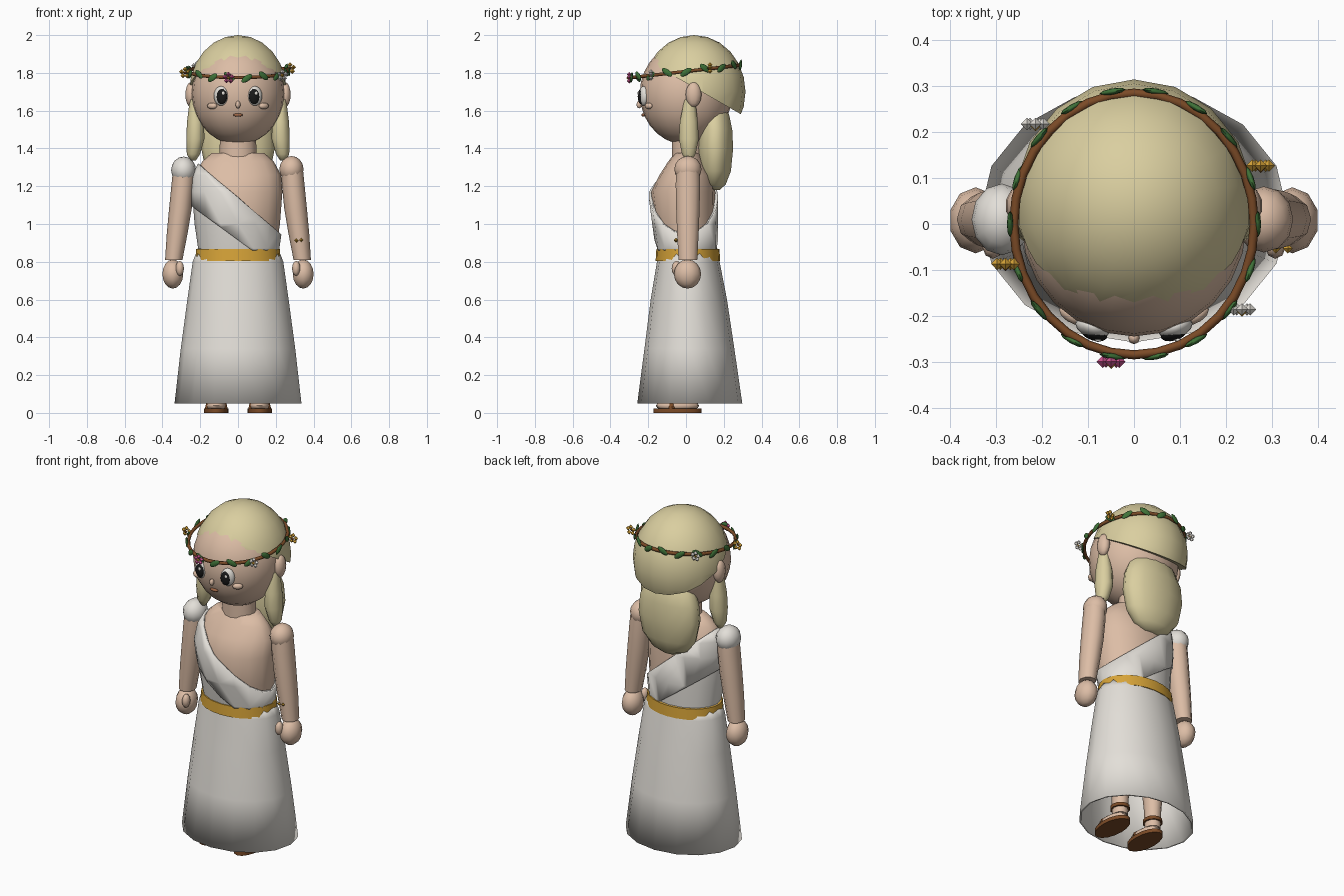
import bpy, bmesh, math
from mathutils import Matrix, Vector

if "Cube" in bpy.data.objects:
    bpy.data.objects.remove(bpy.data.objects["Cube"])


def material(name, rgb):
    m = bpy.data.materials.new(name)
    m.diffuse_color = (*rgb, 1)
    m.use_nodes = True
    m.node_tree.nodes["Principled BSDF"].inputs["Base Color"].default_value = m.diffuse_color
    return m


SKIN = material("skin", (0.72, 0.51, 0.38))
HAIR = material("blond hair", (0.70, 0.62, 0.35))
CLOTH = material("white cloth", (0.77, 0.74, 0.69))
GOLD = material("gold", (0.68, 0.37, 0.04))
BROWN = material("brown leather", (0.20, 0.07, 0.02))
GREEN = material("leaf green", (0.05, 0.17, 0.04))
PINK = material("pink petal", (0.62, 0.09, 0.28))
BLACK = material("eye black", (0.01, 0.01, 0.01))
LIP = material("lip", (0.33, 0.13, 0.06))


def finish(name, bm, mat, angle=50):
    bmesh.ops.recalc_face_normals(bm, faces=bm.faces)
    me = bpy.data.meshes.new(name)
    bm.to_mesh(me)
    bm.free()
    me.materials.append(mat)
    for p in me.polygons:
        p.use_smooth = angle > 0
    if 0 < angle < 180:
        me.set_sharp_from_angle(angle=math.radians(angle))
    ob = bpy.data.objects.new(name, me)
    bpy.context.collection.objects.link(ob)
    return ob


def ball(name, c, r, mat, seg=12, rings=8, rot=None, angle=60):
    bm = bmesh.new()
    m = Matrix.Translation(c) @ (rot or Matrix()) @ Matrix.Diagonal((*r, 1))
    bmesh.ops.create_uvsphere(bm, u_segments=seg, v_segments=rings, radius=1, matrix=m)
    return finish(name, bm, mat, angle)


def loft_bm(rings, n=16, loop=False, caps=True):
    """Elliptical rings (x, y, z, rx, ry) bridged in order."""
    bm = bmesh.new()
    rows = []
    for x, y, z, rx, ry in rings:
        rows.append([bm.verts.new((x + rx * math.cos(2 * math.pi * i / n),
                                   y + ry * math.sin(2 * math.pi * i / n), z)) for i in range(n)])
    pairs = list(zip(rows, rows[1:])) + ([(rows[-1], rows[0])] if loop else [])
    for a, b in pairs:
        for i in range(n):
            j = (i + 1) % n
            bm.faces.new((a[i], a[j], b[j], b[i]))
    if caps and not loop:
        bm.faces.new(rows[0])
        bm.faces.new(rows[-1])
    return bm


def loft(name, rings, mat, n=16, loop=False, angle=50):
    return finish(name, loft_bm(rings, n, loop), mat, angle)


def cut(bm, co, no, fill=False):
    """Remove everything on the normal side of a plane."""
    geom = bm.verts[:] + bm.edges[:] + bm.faces[:]
    res = bmesh.ops.bisect_plane(bm, geom=geom, plane_co=co, plane_no=no, clear_outer=True)
    if fill:
        bmesh.ops.contextual_create(bm, geom=[e for e in res["geom_cut"] if isinstance(e, bmesh.types.BMEdge)])


# Torso and neck
TORSO = [(0, .01, .80, .20, .14), (0, .005, .87, .203, .15), (0, -.005, 1.0, .222, .158),
         (0, -.015, 1.17, .235, .17), (0, 0, 1.26, .228, .14), (0, 0, 1.33, .19, .095), (0, .01, 1.375, .14, .07)]
loft("torso", TORSO, SKIN)
loft("neck", [(0, .01, 1.34, .10, .085), (0, .01, 1.46, .095, .085)], SKIN)


def garment(name, grow, planes):
    bm = loft_bm([(x, y, z, rx + grow, ry + grow) for x, y, z, rx, ry in TORSO], 16, caps=False)
    for co, no in planes:
        cut(bm, co, no)
    ob = finish(name, bm, CLOTH)
    s = ob.modifiers.new("thickness", 'SOLIDIFY')
    s.thickness, s.offset = grow, -1


# One-shouldered bodice with a diagonal sash over it
TOP = ((0, 0, 1.14), (.85, 0, 1))
garment("bodice", .008, [TOP])
garment("sash", .016, [TOP, ((0, 0, .915), (-.73, 0, -1)), ((0, 0, .86), (0, 0, -1))])

# Open skirt with an inner wall, and the belt
loft("skirt", [(0, .01, .87, .213, .157), (0, .012, .80, .240, .166), (0, .015, .60, .268, .202),
               (0, .018, .34, .303, .238), (0, .02, .05, .336, .278),
               (0, .02, .05, .324, .266), (0, .018, .34, .291, .226), (0, .012, .80, .215, .15)],
     CLOTH, 16, loop=True, angle=180)
loft("belt", [(0, .01, .805, .226, .171), (0, .01, .868, .222, .167)], GOLD, 24)

# Head, hair cap and hanging hair
ball("head", (0, 0, 1.69), (.245, .245, .27), SKIN, 24, 14)
bm = bmesh.new()
bmesh.ops.create_uvsphere(bm, u_segments=18, v_segments=12, radius=1,
                          matrix=Matrix.Translation((0, .043, 1.70)) @ Matrix.Diagonal((.262, .272, .30, 1)))
cut(bm, (0, -.19, 1.855), (0, -.57, -1), fill=True)
finish("hair_cap", bm, HAIR)
loft("back_hair", [(0, .15, 1.18, .05, .03), (0, .152, 1.21, .115, .06), (0, .155, 1.28, .17, .085),
                   (0, .155, 1.40, .195, .097), (0, .155, 1.50, .185, .092), (0, .15, 1.58, .15, .08),
                   (0, .14, 1.63, .09, .06)], HAIR, 14, angle=60)

# Everything that comes in pairs
for s, side in ((-1, "right"), (1, "left")):
    loft(side + "_hair_lock", [(s * .238, .015, 1.335, .014, .014), (s * .236, .015, 1.37, .035, .038),
                               (s * .226, .015, 1.45, .048, .055), (s * .225, .015, 1.54, .045, .05),
                               (s * .23, .02, 1.66, .025, .03)], HAIR, 10, angle=60)
    ball(side + "_ear", (s * .25, .04, 1.685), (.03, .042, .066), SKIN, 10, 8)
    # Shoulder, arm, hand, thumb
    if s < 0:
        ball("sleeve", (-.288, .01, 1.285), (.066, .078, .072), CLOTH)
    else:
        ball("left_shoulder", (.283, .01, 1.29), (.064, .072, .07), SKIN)
    loft(side + "_arm", [(s * .287, .01, 1.28, .058, .065), (s * .292, .01, 1.21, .060, .068),
                         (s * .305, .01, 1.08, .060, .065), (s * .322, .01, .95, .055, .06),
                         (s * .340, .01, .81, .046, .052)], SKIN, 10)
    ball(side + "_hand", (s * .345, .008, .735), (.058, .072, .077), SKIN, 10, 8)
    ball(side + "_thumb", (s * .308, -.05, .765), (.022, .026, .04), SKIN, 8, 6)
    # Eye, pupil, glint, cheek
    ball(side + "_eye", (s * .09, -.224, 1.678), (.039, .024, .052), CLOTH, 14, 10, Matrix.Rotation(s * .3, 4, 'Z'))
    ball(side + "_pupil", (s * .087, -.238, 1.675), (.03, .016, .041), BLACK, 14, 10, Matrix.Rotation(s * .3, 4, 'Z'))
    ball(side + "_glint", (s * .087 + .009, -.253, 1.692), (.008, .004, .010), CLOTH, 8, 6)
    ball(side + "_cheek", (s * .137, -.198, 1.625), (.030, .016, .017), SKIN, 10, 6, Matrix.Rotation(s * .6, 4, 'Z'))
    # Leg, foot, sandal
    x = s * .115
    loft(side + "_leg", [(x, .02, .05, .042, .045), (x, .02, .16, .045, .05), (x, .015, .40, .065, .07)], SKIN, 10)
    ball(side + "_foot", (x, -.045, .038), (.055, .115, .032), SKIN, 12, 8)
    loft(side + "_sole", [(x, -.045, 0, .066, .128), (x, -.045, .022, .066, .128)], BROWN, 16)
    loft(side + "_toe_strap", [(x, -.075, .02, .061, .03), (x, -.075, .05, .054, .024),
                               (x, -.075, .073, .025, .018)], BROWN, 12)
    loft(side + "_ankle_strap", [(x, .02, .085, .052, .056), (x, .02, .105, .052, .056)], BROWN, 12)

# Nose and mouth
ball("nose", (0, -.248, 1.632), (.013, .014, .02), SKIN, 8, 6)
ball("mouth", (0, -.226, 1.577), (.027, .010, .009), LIP, 10, 6)


# Flower wreath
def wreath_point(a, grow=0.0):
    y = (.285 + grow) * math.sin(a)
    return Vector(((.262 + grow) * math.cos(a), y, 1.808 + .115 * y))


bm = bmesh.new()
N, K = 32, 6
rows = []
for i in range(N):
    a = 2 * math.pi * i / N
    out = Vector((math.cos(a), math.sin(a), 0))
    rows.append([bm.verts.new(wreath_point(a) + .010 * (out * math.cos(t) + Vector((0, 0, 1)) * math.sin(t)))
                 for t in (2 * math.pi * k / K for k in range(K))])
for i in range(N):
    for k in range(K):
        a, b, l = rows[i], rows[(i + 1) % N], (k + 1) % K
        bm.faces.new((a[k], a[l], b[l], b[k]))
finish("wreath_vine", bm, BROWN, 70)

for i in range(18):
    a = math.radians(-80 + 20 * i)
    tilt = 0.6 if i % 2 else -0.6
    rot = Matrix.Rotation(a + math.pi / 2, 4, 'Z') @ Matrix.Rotation(tilt, 4, 'Y')
    ball("leaf", wreath_point(a, .008) + Vector((0, 0, .006 if i % 2 else -.004)),
         (.034, .007, .016), GREEN, 8, 6, rot)


def gems(name, centres, r, mat):
    """Small octahedra in one mesh."""
    bm = bmesh.new()
    for c in centres:
        bmesh.ops.create_uvsphere(bm, u_segments=4, v_segments=2, radius=r, matrix=Matrix.Translation(c))
    finish(name, bm, mat, 0)


for c, petal, core in (((-.05, -.30, 1.773), PINK, GOLD), ((-.28, -.087, 1.80), GOLD, BROWN),
                       ((.235, -.186, 1.787), CLOTH, GOLD), ((.276, .127, 1.824), GOLD, BROWN),
                       ((-.215, .218, 1.833), CLOTH, GOLD)):
    c = Vector(c)
    gems("flower_petals", [c + Vector((.019 * math.sin(t), 0, .019 * math.cos(t)))
                           for t in (2 * math.pi * k / 5 for k in range(5))], .0135, petal)
    gems("flower_core", [c + Vector((0, -.006, 0))], .010, core)

# Arm charms
gems("arm_charm", [(.309, -.053, .912), (.335, -.053, .915)], .011, GOLD)
